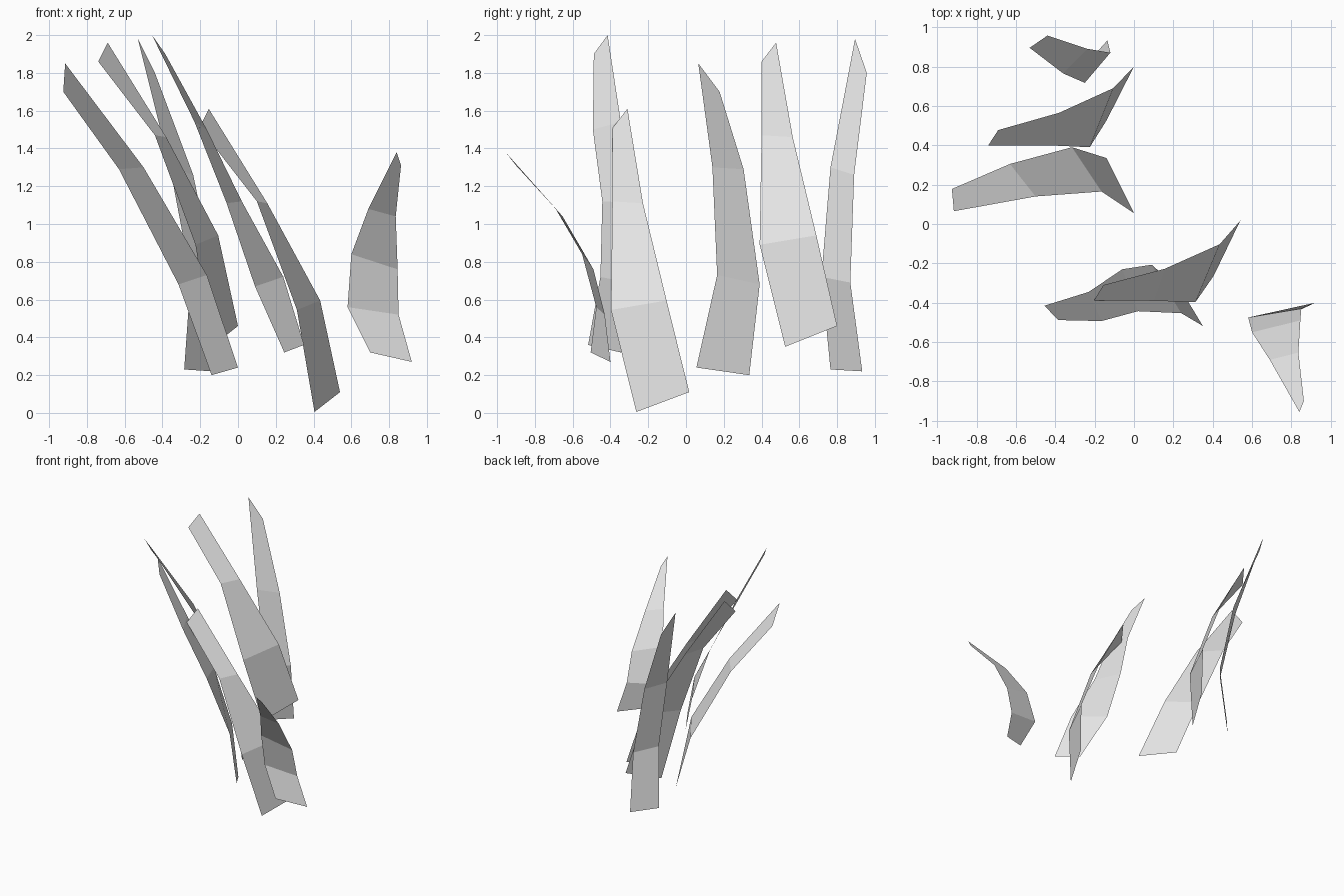
import bpy
import bmesh

# One grey colour for every blade
grey = bpy.data.materials.new("light_grey")
grey.diffuse_color = (0.8, 0.8, 0.8, 1.0)


def blade(name, edge_a, edge_b):
    """Flat-faced ribbon lofted between two edges, listed from tip to root."""
    bm = bmesh.new()
    a = [bm.verts.new(p) for p in edge_a]
    b = [bm.verts.new(p) for p in edge_b]
    for i in range(len(a) - 1):
        bm.faces.new((a[i], b[i], b[i + 1], a[i + 1]))
    # Blades face right, towards +x
    if sum(f.normal.x for f in bm.faces if f.normal_update() is None) < 0:
        bmesh.ops.reverse_faces(bm, faces=bm.faces[:])
    mesh = bpy.data.meshes.new(name)
    bm.to_mesh(mesh)
    bm.free()
    mesh.materials.append(grey)
    obj = bpy.data.objects.new(name, mesh)
    bpy.context.collection.objects.link(obj)
    return obj


# Far left blade
blade("left_blade",
      [(-0.915, 0.065, 1.85), (-0.50, 0.14, 1.30), (-0.165, 0.165, 0.73), (0, 0.055, 0.24)],
      [(-0.925, 0.178, 1.70), (-0.63, 0.305, 1.29), (-0.315, 0.39, 0.68), (-0.14, 0.335, 0.20)])

# Tall blade behind it
blade("middle_blade",
      [(-0.69, 0.477, 1.96), (-0.38, 0.565, 1.46), (-0.105, 0.69, 0.94), (0, 0.80, 0.46)],
      [(-0.74, 0.40, 1.86), (-0.44, 0.40, 1.47), (-0.225, 0.39, 0.89), (-0.14, 0.525, 0.35)])

# Rearmost blade
blade("back_blade",
      [(-0.53, 0.895, 1.98), (-0.36, 0.765, 1.30), (-0.25, 0.717, 0.72), (-0.285, 0.765, 0.23)],
      [(-0.44, 0.957, 1.80), (-0.237, 0.89, 1.26), (-0.12, 0.87, 0.69), (-0.135, 0.933, 0.22)])

# Tallest blade, with an extra bend
blade("tall_front_blade",
      [(-0.455, -0.415, 2.0), (-0.23, -0.345, 1.54), (-0.06, -0.23, 1.11),
       (0.09, -0.207, 0.67), (0.245, -0.345, 0.32)],
      [(-0.385, -0.488, 1.90), (-0.165, -0.493, 1.50), (0.02, -0.443, 1.12),
       (0.24, -0.453, 0.72), (0.35, -0.518, 0.36)])

# Lowest blade in front
blade("low_front_blade",
      [(-0.155, -0.31, 1.61), (0.155, -0.228, 1.11), (0.435, -0.103, 0.595), (0.54, 0.017, 0.11)],
      [(-0.203, -0.388, 1.51), (0.10, -0.39, 1.12), (0.312, -0.397, 0.545), (0.405, -0.263, 0.005)])

# Short blade leaning forward on the right
blade("right_blade",
      [(0.84, -0.955, 1.38), (0.69, -0.69, 1.08), (0.60, -0.55, 0.84),
       (0.58, -0.475, 0.56), (0.70, -0.505, 0.32)],
      [(0.863, -0.90, 1.31), (0.835, -0.653, 1.04), (0.845, -0.49, 0.76),
       (0.85, -0.43, 0.52), (0.92, -0.40, 0.27)])
